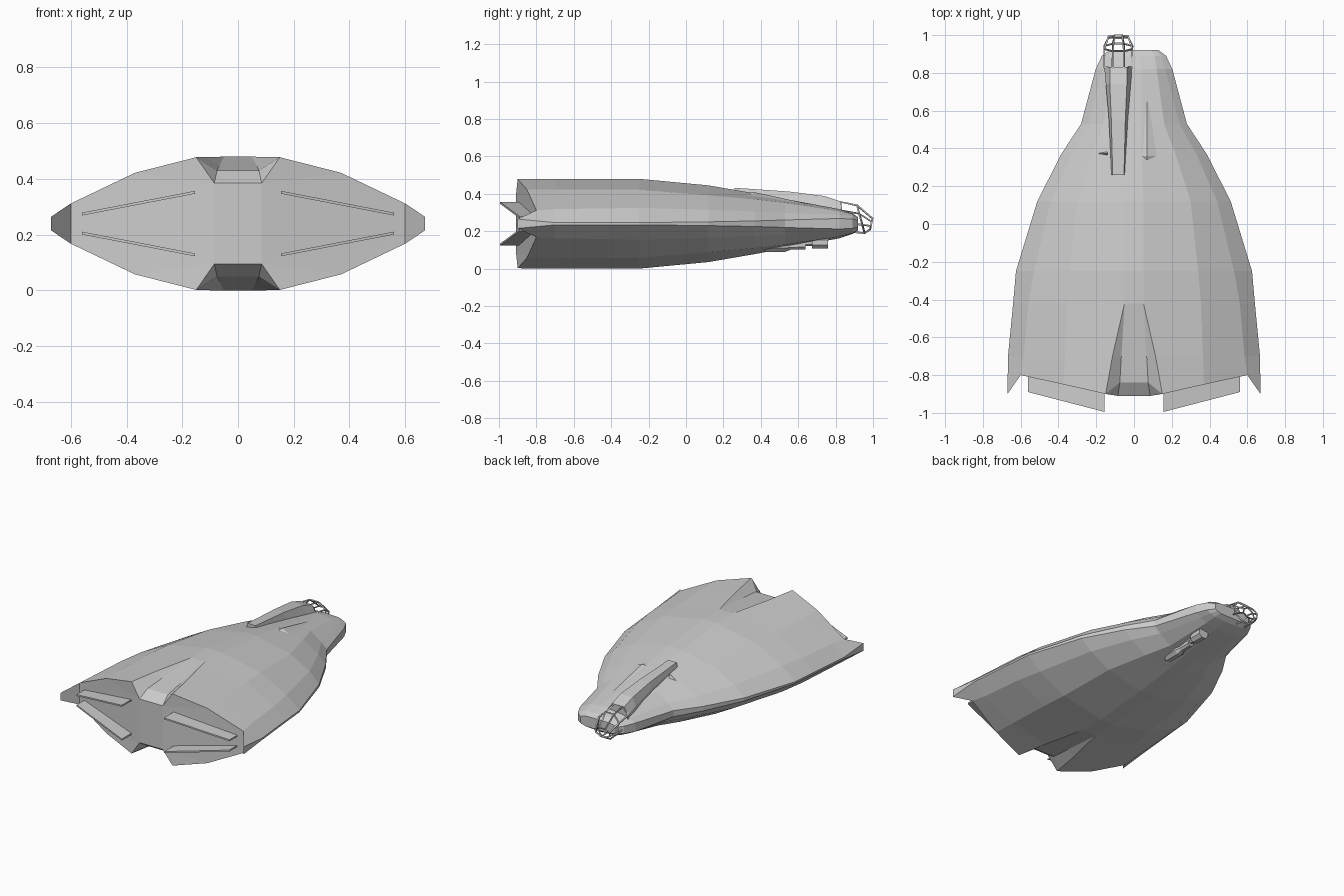
import bpy, bmesh, math

if "Cube" in bpy.data.objects:
    bpy.data.objects.remove(bpy.data.objects["Cube"])

MID = 0.24  # hull is mirrored above and below this height


def make(name, verts, faces):
    bm = bmesh.new()
    vs = [bm.verts.new(v) for v in verts]
    for f in faces:
        bm.faces.new([vs[i] for i in f])
    bmesh.ops.remove_doubles(bm, verts=bm.verts, dist=1e-4)
    bmesh.ops.recalc_face_normals(bm, faces=bm.faces)
    me = bpy.data.meshes.new(name)
    bm.to_mesh(me)
    bm.free()
    ob = bpy.data.objects.new(name, me)
    bpy.context.collection.objects.link(ob)
    return ob


def loft_faces(count, n):
    return [(r * n + i, r * n + (i + 1) % n, (r + 1) * n + (i + 1) % n, (r + 1) * n + i)
            for r in range(count - 1) for i in range(n)]


def loft(name, rings, caps=True):
    n = len(rings[0])
    faces = loft_faces(len(rings), n)
    if caps:
        faces += [tuple(range(n)), tuple(range((len(rings) - 1) * n, len(rings) * n))]
    return make(name, [v for r in rings for v in r], faces)


def box(name, x0, x1, y0, y1, z0, z1):
    return loft(name, [[(x0, y, z0), (x1, y, z0), (x1, y, z1), (x0, y, z1)] for y in (y0, y1)])


# Hull: quarter sections (x, half height), from centre line out to the side edge
stations = [
    ([-.84, -.90, -.85, -.80, -.90], [(.075, .19), (.15, .238), (.37, .182), (.60, .072), (.67, .025)]),
    (-.70, [(.067, .207), (.114, .239), (.365, .183), (.585, .078), (.667, .006)]),
    (-.42, [(.05, .24), (.05, .24), (.355, .184), (.56, .082), (.64, .006)]),
    (-.25, [(.05, .24), (.05, .24), (.34, .182), (.53, .085), (.625, .006)]),
    (.12, [(.05, .205), (.05, .205), (.30, .152), (.44, .075), (.512, .01)]),
    (.37, [(.04, .162), (.04, .162), (.22, .130), (.33, .065), (.385, .015)]),
    (.53, [(.04, .132), (.04, .132), (.16, .112), (.24, .058), (.28, .02)]),
    (.82, [(.04, .078), (.04, .078), (.12, .068), (.165, .048), (.203, .028)]),
    (.89, [(.03, .055), (.03, .055), (.11, .052), (.145, .04), (.17, .025)]),
    (.92, [(.03, .035), (.03, .035), (.09, .034), (.115, .028), (.13, .018)]),
]


def hull_ring(y, q):
    ys = y if isinstance(y, list) else [y] * 5
    p = [(x, yy, h) for (x, h), yy in zip(q, ys)]
    up_r = [(x, yy, MID + h) for x, yy, h in p]
    dn_r = [(x, yy, MID - h) for x, yy, h in p][::-1]
    return up_r + dn_r + [(-x, yy, z) for x, yy, z in (up_r + dn_r)[::-1]]


verts = [v for s in stations for v in hull_ring(*s)]
faces = loft_faces(len(stations), 20)
faces.append(tuple(range(len(verts) - 20, len(verts))))
# Rear plate with its rim; ring order: 0-4 up right, 5-9 low right, 10-14 low left, 15-19 up left
k = len(verts)
verts += [(.085, -.91, .385), (.085, -.91, .095), (-.085, -.91, .095), (-.085, -.91, .385)]
for chain, p in (((0, 1, 2, 3), k), ((9, 8, 7, 6), k + 1), ((10, 11, 12, 13), k + 2), ((19, 18, 17, 16), k + 3)):
    faces += [(chain[i], chain[i + 1], p) for i in range(3)]
faces += [(0, k, k + 3, 19), (9, k + 1, k + 2, 10), (k, k + 1, k + 2, k + 3),
          (k, 3, 6, k + 1), (k + 3, 16, 13, k + 2), (3, 4, 5, 6), (16, 15, 14, 13)]
make("hull", verts, faces)

# Four thin exhaust slats
for sx in (1, -1):
    for sz in (1, -1):
        outline = [(.155, -.995, .112), (.56, -.89, .034), (.56, -.79, .034), (.155, -.86, .112)]
        loft("exhaust_slat", [[(sx * x, y, MID + sz * (h + d)) for x, y, h in outline]
                              for d in (-.005, .005)])

# Cockpit fairing on the left of the nose
CX = -.083
fairing = []
for y, wt, wb, zt, zs, zb in ((.26, .03, .036, .432, .41, .32), (.55, .037, .05, .412, .37, .25),
                              (.74, .045, .066, .388, .335, .21), (.83, .045, .074, .358, .31, .20)):
    fairing.append([(CX - wt, y, zt), (CX + wt, y, zt), (CX + wb, y, zs), (CX + wb, y, zb),
                    (CX - wb, y, zb), (CX - wb, y, zs)])
loft("cockpit_fairing", fairing)

# Open canopy cage: octagonal rings turned into bars
cage = []
for y0, y1, w, zb, zt in ((.84, .825, .075, .20, .357), (.955, .915, .074, .19, .338), (.985, .997, .052, .21, .268)):
    ring = []
    for i in range(8):
        a = math.pi / 8 + i * math.pi / 4
        t = .5 + .5 * math.sin(a) / math.sin(3 * math.pi / 8)
        ring.append((CX + w * math.cos(a) / math.cos(math.pi / 8), y0 + (y1 - y0) * t, zb + (zt - zb) * t))
    cage.append(ring)
canopy = loft("canopy_frame", cage)
mod = canopy.modifiers.new("bars", 'WIREFRAME')
mod.thickness = .011
box("pilot_seat", CX - .035, CX + .035, .82, .88, .21, .245)

# Low dorsal fairing and small fin on the nose deck
make("deck_ridge", [(.07, .75, .325), (.0, .36, .39), (.18, .36, .365), (.07, .36, .41), (.07, .3, .39)],
     [(0, 1, 3), (0, 3, 2), (1, 4, 3), (3, 4, 2), (0, 2, 4, 1)])
make("deck_fin", [(-.27, .375, .33), (-.14, .36, .37), (-.14, .388, .37), (-.14, .372, .405)],
     [(0, 1, 3), (0, 3, 2), (1, 2, 3), (0, 2, 1)])

# Gun under the nose
GX = .09


def barrel(name, secs, zc):
    loft(name, [[(GX + r * math.cos(math.pi / 8 + i * math.pi / 4), y,
                  zc + r * math.sin(math.pi / 8 + i * math.pi / 4)) for i in range(8)] for y, r in secs])


barrel("gun_barrel", [(.50, .022), (.675, .022), (.675, .036), (.76, .036)], .14)
barrel("gun_body", [(.39, .018), (.43, .036), (.53, .036), (.56, .024), (.64, .022)], .123)
box("gun_mount", GX - .02, GX + .02, .46, .66, .13, .19)
